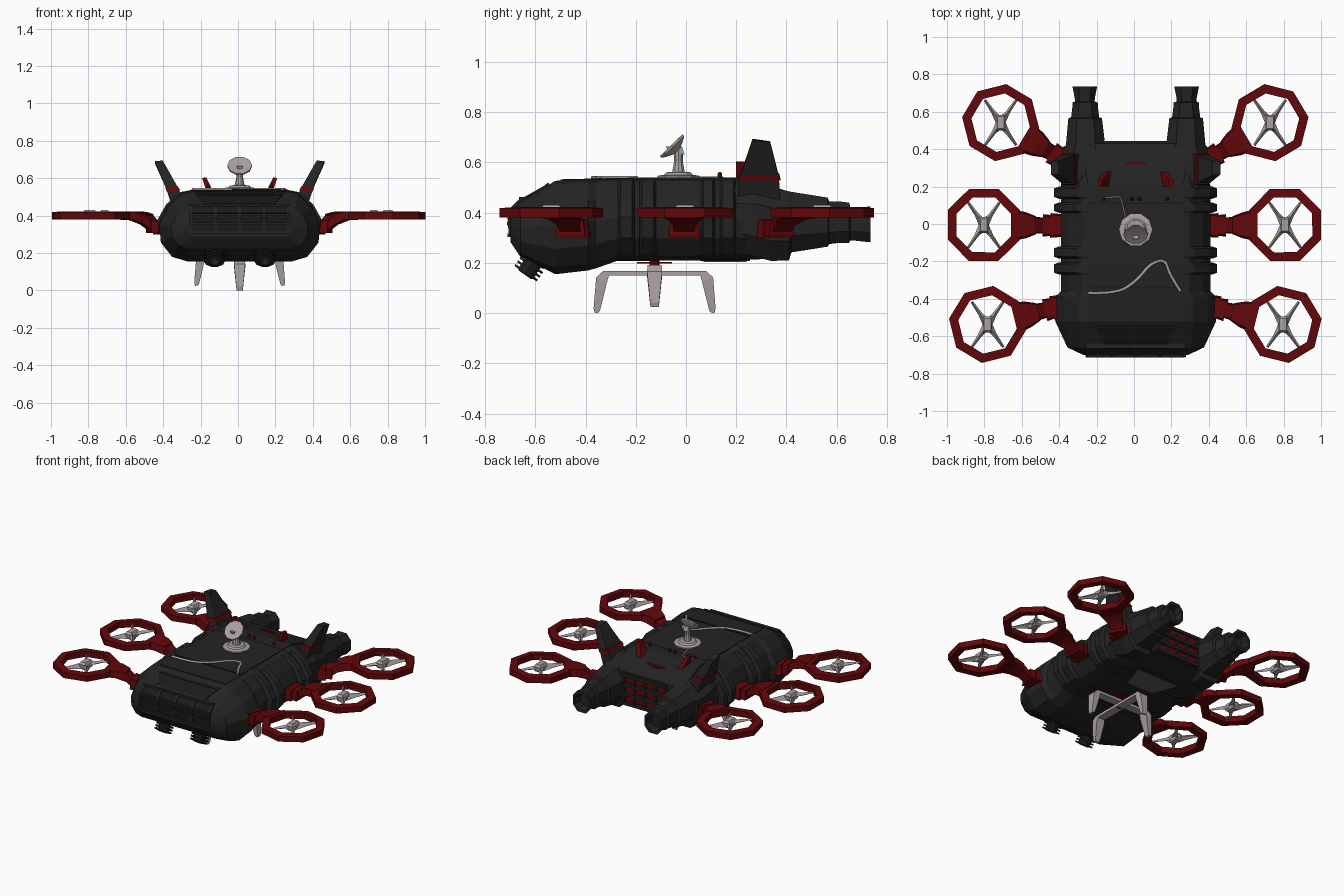
import bpy, bmesh
from math import cos, sin, pi, atan2, radians
from mathutils import Vector, Matrix

if "Cube" in bpy.data.objects:
    bpy.data.objects.remove(bpy.data.objects["Cube"])


def material(name, r, g, b):
    m = bpy.data.materials.new(name)
    m.diffuse_color = (r, g, b, 1)
    m.use_nodes = True
    m.node_tree.nodes["Principled BSDF"].inputs["Base Color"].default_value = m.diffuse_color
    return m


BLACK = material("hull_black", .017, .017, .017)
DARK = material("trim_black", .010, .010, .010)
RED = material("dark_red", .125, .002, .003)
GREY = material("warm_grey", .40, .35, .36)
HATCH = material("hatch_grey", .12, .10, .10)


def loft(name, sections, mat, closed=False, mirror=False):
    """Skin equal-length rings of points; ends are capped unless closed."""
    bm = bmesh.new()
    rings = [[bm.verts.new(p) for p in s] for s in sections]
    n = len(rings[0])
    pairs = list(zip(rings, rings[1:])) + ([(rings[-1], rings[0])] if closed else [])
    for a, b in pairs:
        for i in range(n):
            j = (i + 1) % n
            bm.faces.new((a[i], a[j], b[j], b[i]))
    if not closed:
        bm.faces.new(rings[0])
        bm.faces.new(rings[-1])
    bmesh.ops.recalc_face_normals(bm, faces=bm.faces)
    me = bpy.data.meshes.new(name)
    bm.to_mesh(me)
    bm.free()
    me.materials.append(mat)
    ob = bpy.data.objects.new(name, me)
    bpy.context.collection.objects.link(ob)
    if mirror:
        ob.modifiers.new("mirror", 'MIRROR')
    return ob


def box(name, c, s, mat, rx=0, mirror=False):
    m = Matrix.Translation(c) @ Matrix.Rotation(rx, 4, 'X')
    x, y, z = (v / 2 for v in s)
    secs = [[m @ Vector(p) for p in ((-x, -y, k), (x, -y, k), (x, y, k), (-x, y, k))] for k in (-z, z)]
    return loft(name, secs, mat, mirror=mirror)


def turned(name, p, axis, profile, n, mat, mirror=False):
    """Faceted turned part: (distance, radius) pairs along an axis."""
    q = Vector(axis).to_track_quat('Z', 'Y')
    secs = [[Vector(p) + q @ Vector((r * cos(2 * pi * i / n), r * sin(2 * pi * i / n), d))
             for i in range(n)] for d, r in profile]
    return loft(name, secs, mat, mirror=mirror)


# Hull: faceted cross-section swept front to back
HALF = [(.65, 0), (.84, .065), (.98, .27), (1, .53), (.9, .77), (.72, .97), (.6, 1)]


def hull_section(y, w, z0, z1, k=0):
    right = [((f + (1 - f) * k) * w, y, z0 + t * (z1 - z0)) for f, t in HALF]
    return right + [(-x, yy, z) for x, yy, z in reversed(right)]


loft("hull", [hull_section(*s) for s in (
    (-.70, .28, .285, .405, .6), (-.66, .365, .225, .445, .35), (-.52, .43, .155, .527),
    (-.39, .43, .17, .533), (-.36, .40, .178, .534), (-.275, .40, .208, .536),
    (.20, .40, .21, .536), (.30, .385, .215, .513), (.42, .33, .25, .475, .1))], BLACK)
for i, (a, b) in enumerate(((-.27, -.205), (-.185, -.12), (.06, .115), (.135, .20))):
    loft(f"hull_rib_{i}", [hull_section(*s) for s in (
        (a, .41, .207, .535), (a + .01, .436, .211, .536), (b - .01, .436, .211, .536), (b, .41, .207, .535))], BLACK)

# Raised top deck with panel seams
loft("top_deck", [[(-w, y, z), (w, y, z), (w, y, z - .06), (-w, y, z - .06)] for y, w, z in (
    (-.50, .25, .533), (-.2, .255, .540), (.2, .255, .540), (.30, .27, .518), (.43, .285, .478))], BLACK)
for y in (-.34, .11):
    box("deck_seam", (0, y, .537), (.50, .008, .008), DARK)

# Nose grille and sloped nose vent
rail = [(-.706, .305), (-.712, .405), (-.662, .458)]
for x in (-.26, -.13, 0, .13, .26):
    loft("nose_grille_upright", [[(x - .008, y, z), (x + .008, y, z), (x + .008, y + .04, z - .01),
                                  (x - .008, y + .04, z - .01)] for y, z in rail], BLACK)
for y, z in ((-.697, .31), (-.70, .357), (-.699, .405), (-.653, .455)):
    box("nose_grille_bar", (0, y, z), (.53, .026, .014), BLACK)
for z in (.334, .381):
    box("nose_grille_slot", (0, -.692, z), (.51, .02, .034), DARK)
box("nose_grille_slot", (0, -.675, .430), (.51, .055, .01), DARK, radians(45))
tilt = radians(29.5)
box("nose_vent_panel", (0, -.595, .478), (.40, .085, .012), DARK, tilt)
for y, z, w in ((-.64, .455, .34), (-.55, .508, .46)):
    box("nose_vent_rail", (0, y, z), (w, .012, .018), BLACK, tilt)
loft("nose_vent_side", [[(x, y, z), (x + .014, y, z), (x + .014, y, z - .02), (x, y, z - .02)]
                        for x, y, z in ((.165, -.645, .462), (.22, -.545, .519))], BLACK, mirror=True)

# Chin thrusters
prof = [(-.03, .05), (.04, .05), (.04, .038)]
for d in (.05, .068, .086):
    prof += [(d, .038), (d, .057), (d + .009, .057), (d + .009, .038)]
prof += [(.10, .03), (.075, .012)]
turned("chin_thruster", (.135, -.585, .235), (0, -.57, -.82), prof, 10, BLACK, mirror=True)

# Rear nacelles with nozzles
def oct_section(y, cx, hw, z0, z1):
    cz, hz = (z0 + z1) / 2, (z1 - z0) / 2
    return [(cx + hw * a, y, cz + hz * b) for a, b in (
        (1, -.45), (1, .45), (.5, 1), (-.5, 1), (-1, .45), (-1, -.45), (-.5, -1), (.5, -1))]


loft("rear_nacelle", [oct_section(*s) for s in (
    (.16, .29, .09, .27, .50), (.27, .28, .12, .225, .515), (.34, .275, .117, .208, .50),
    (.41, .27, .113, .21, .485), (.42, .268, .105, .242, .483), (.565, .27, .09, .265, .46),
    (.57, .27, .075, .275, .445), (.61, .27, .07, .28, .445), (.65, .27, .067, .28, .44),
    (.655, .272, .052, .29, .42), (.68, .272, .055, .288, .42), (.735, .272, .066, .282, .425),
    (.735, .272, .05, .30, .405), (.69, .272, .04, .31, .39))], BLACK, mirror=True)

# Rear wall grille between the nacelles
for z in (.295, .36, .425):
    for x in (-.12, -.04, .04, .12):
        box("rear_grille_cell", (x, .420, z), (.058, .022, .036), RED)
for z in (.263, .327, .393, .458):
    box("rear_grille_bar", (0, .426, z), (.33, .036, .018), BLACK)
for x in (-.16, -.08, 0, .08, .16):
    box("rear_grille_upright", (x, .424, .36), (.014, .03, .20), BLACK)

# Canted tail fins with red collar, and small red deck fins
def fin(name, secs, mat):
    loft(name, [[(x - t, y0, z - t * .4), (x + t, y0, z + t * -.6), (x + t, y1, z - t * .6 - dz),
                 (x - t, y1, z - t * .4 - dz)] for x, t, y0, y1, z, dz in secs], mat, mirror=True)


fin("tail_fin", [(.325, .036, .205, .375, .47, 0), (.360, .032, .215, .37, .56, 0),
                 (.433, .021, .265, .335, .703, .01)], BLACK)
fin("tail_fin_collar", [(.355, .036, .208, .376, .550, 0), (.364, .034, .212, .372, .570, 0)], RED)
fin("deck_fin", [(.145, .022, .20, .285, .52, 0), (.165, .016, .20, .27, .55, 0), (.19, .011, .20, .235, .608, 0)], RED)
loft("deck_red_wedge", [[(-.065, .312, z), (.065, .312, z), (.02, .332, z), (-.02, .332, z)] for z in (.49, .522)], RED)
for x in (.02, .17):
    turned("deck_light", (x, .135, .535), (0, 0, 1), [(0, .01), (.02, .01), (.028, .005)], 6, RED, mirror=True)

# Dish antenna
turned("dish_mast", (0, -.03, .535), (0, 0, 1), [(0, .088), (.012, .088), (.016, .06), (.026, .05),
       (.028, .026), (.07, .018), (.115, .02), (.128, .012)], 10, GREY)
loft("dish_arm", [[(-w, y, z), (w, y, z), (w, y + .01, z - .028), (-w, y + .01, z - .028)]
                  for y, z, w in ((-.015, .66, .018), (-.08, .665, .014))], GREY)
turned("dish", (0, -.045, .655), (0, -.70, .72), [(-.014, .018), (-.002, .045), (.010, .066), (.020, .066),
       (.018, .042), (.017, .012)], 10, GREY)

# Deck cables
for name, r, pts in (
        ("front_cable", .008, [(-.245, -.37), (-.09, -.375), (.02, -.30), (.09, -.21), (.17, -.19), (.19, -.27), (.25, -.36)]),
        ("rear_cable", .004, [(-.17, .14), (-.12, .14), (-.07, .15), (-.06, .10), (-.045, .04)])):
    cu = bpy.data.curves.new(name, 'CURVE')
    cu.dimensions = '3D'
    cu.bevel_depth, cu.bevel_resolution = r, 1
    sp = cu.splines.new('NURBS')
    sp.points.add(len(pts) - 1)
    for p, (x, y) in zip(sp.points, pts):
        p.co = (x - .01, y, .540, 1)
    sp.use_endpoint_u, sp.order_u, sp.resolution_u = True, 3, 5
    cu.materials.append(GREY)
    bpy.context.collection.objects.link(bpy.data.objects.new(name, cu))

# Six ducted rotors on stepped arms (right side built, left mirrored)
for tag, (cx, cy), (ax, ay) in (("front", (.79, -.537), (.40, -.44)), ("middle", (.805, -.005), (.40, -.008)),
                                ("rear", (.72, .542), (.38, .34))):
    m = Matrix.Translation((cx, cy, 0)) @ Matrix.Rotation(atan2(ay - cy, ax - cx), 4, 'Z')
    loft(tag + "_rotor_ring", [[m @ Vector((r * cos(a), r * sin(a), z)) for r, z in (
        (.208, .380), (.208, .418), (.158, .422), (.158, .382))]
        for a in (pi / 8 + i * pi / 4 for i in range(8))], RED, closed=True, mirror=True)
    loft(tag + "_rotor_arm", [[m @ Vector(p) for p in ((d, -w, z0), (d, w, z0), (d, w * .85, z1), (d, -w * .85, z1))]
         for d, w, z0, z1 in ((.175, .08, .378, .422), (.225, .07, .375, .42), (.28, .048, .352, .408),
                              (.28, .045, .352, .40), (.315, .042, .325, .372), (.315, .06, .308, .375),
                              (.355, .056, .308, .37), (.355, .066, .30, .375), (.43, .06, .30, .375))], RED, mirror=True)
    loft(tag + "_rotor_hub", [[(cx + sx * w, cy + sy * d, z) for sx, sy in ((-1, -1), (1, -1), (1, 1), (-1, 1))]
         for w, d, z in ((.018, .03, .378), (.024, .04, .388), (.025, .042, .415), (.018, .032, .43))], GREY, mirror=True)
    for sx in (-1, 1):
        for sy in (-1, 1):
            u = Vector((.57 * sx, .82 * sy, 0))
            v = Vector((-u.y, u.x, 0))
            c = Vector((cx, cy, .402))
            loft(tag + "_rotor_blade", [[c + u * d - v * w + Vector((0, 0, -h)), c + u * d + v * w,
                 c + u * d + Vector((0, 0, h))] for d, w, h in ((.015, .022, .02), (.07, .011, .014), (.148, .007, .006))],
                 GREY, mirror=True)

# Underside claw landing gear
turned("gear_post", (0, -.125, .15), (0, 0, 1), [(0, .02), (.08, .02)], 8, RED)
box("gear_plate", (0, -.125, .200), (.14, .14, .006), RED)
for i in range(4):
    lift = .024 if i % 2 == 0 else 0
    m = Matrix.Translation((0, -.125, lift)) @ Matrix.Rotation(i * pi / 2, 4, 'Z')
    loft("gear_claw", [[m @ Vector(p) for p in ((ro, -w, zo), (ro, w, zo), (ri, w, zi), (ri, -w, zi))]
         for ro, zo, ri, zi, w in ((0, .168, 0, .15, .028), (.205, .168, .182, .15, .028), (.233, .142, .19, .122, .03),
                                   (.243, .018, .217, .012, .018), (.238, 0, .222, .003, .016))], GREY)

# Belly hatch
loft("belly_hatch", [[(-.10, .07, z), (.10, .07, z), (.16, .24, z), (-.16, .24, z)] for z in (.203, .22)], HATCH)
loft("belly_hatch_frame", [[(-.12, .055, z), (.12, .055, z), (.185, .255, z), (-.185, .255, z)] for z in (.207, .22)], BLACK)

# The body sits slightly right of the rotor span's centre
for ob in bpy.context.collection.objects:
    ob.location.x = .002 if ob.name.startswith("middle") else .007 if "rotor" in ob.name else .009
